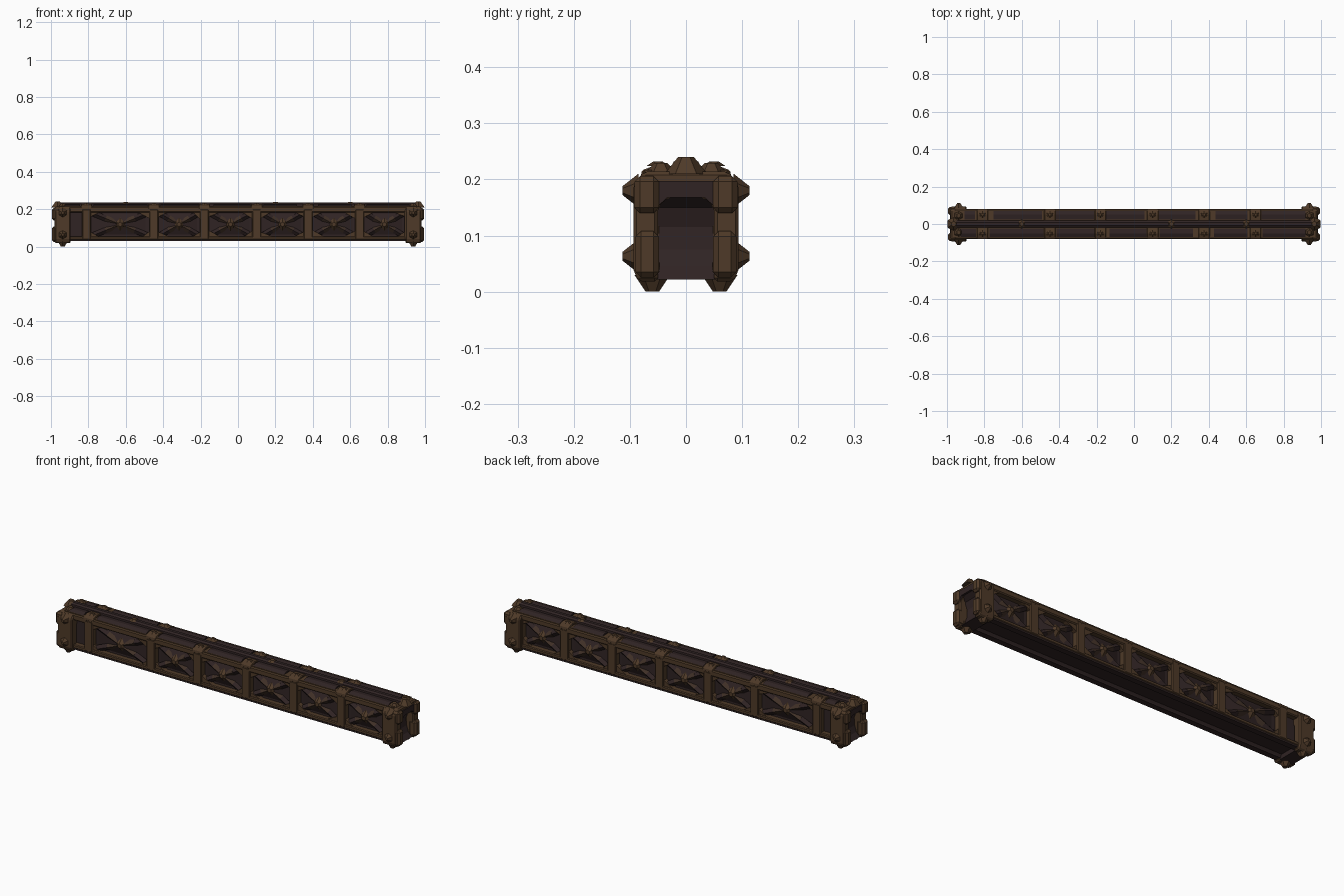
import bpy, bmesh, math, random
from mathutils import Matrix, Vector

random.seed(4)
if "Cube" in bpy.data.objects:
    bpy.data.objects.remove(bpy.data.objects["Cube"])


def material(name, rgb):
    m = bpy.data.materials.new(name)
    m.use_nodes = True
    m.diffuse_color = (*rgb, 1)
    bsdf = m.node_tree.nodes["Principled BSDF"]
    bsdf.inputs["Base Color"].default_value = (*rgb, 1)
    bsdf.inputs["Roughness"].default_value = 0.9
    return m


RUST = material("rust brown", (0.077, 0.042, 0.021))
DARK = material("dark iron", (0.029, 0.017, 0.017))
WORN = material("worn iron", (0.052, 0.03, 0.02))


class Part:
    """Collects simple solids into one named object."""

    def __init__(self, name, mat, bevel=0.0):
        self.name, self.mat, self.bevel = name, mat, bevel
        self.bm = bmesh.new()

    def box(self, x0, x1, y0, y1, z0, z1):
        size = Matrix.Diagonal((abs(x1 - x0), abs(y1 - y0), abs(z1 - z0), 1))
        mid = Matrix.Translation(((x0 + x1) / 2, (y0 + y1) / 2, (z0 + z1) / 2))
        bmesh.ops.create_cube(self.bm, size=1, matrix=mid @ size)

    def prism(self, pts, axis, a, b):
        """Extrude an outline along x (points are y, z) or y (points are x, z)."""
        def place(p, d):
            return (d, p[0], p[1]) if axis == "x" else (p[0], d, p[1])
        face = self.bm.faces.new([self.bm.verts.new(place(p, a)) for p in pts])
        new = bmesh.ops.extrude_face_region(self.bm, geom=[face])["geom"]
        shift = Vector(place((0, 0), b - a))
        for v in new:
            if isinstance(v, bmesh.types.BMVert):
                v.co += shift

    def stud(self, pos, direction, r1, r2, depth, sides=6):
        rot = Vector(direction).to_track_quat("Z", "Y").to_matrix().to_4x4()
        m = Matrix.Translation(pos) @ rot @ Matrix.Translation((0, 0, depth / 2))
        bmesh.ops.create_cone(self.bm, cap_ends=True, segments=sides, radius1=r1,
                              radius2=r2, depth=depth, matrix=m)

    def pyramid(self, x0, x1, z0, z1, y0, y1, top):
        """Four-sided bulge filling a side panel, shrinking to the share top."""
        m = (Matrix.Translation(((x0 + x1) / 2, (y0 + y1) / 2, (z0 + z1) / 2))
             @ Matrix.Diagonal((x1 - x0, y1 - y0, z1 - z0, 1))
             @ Matrix.Rotation(-math.pi / 2, 4, "X") @ Matrix.Rotation(math.pi / 4, 4, "Z"))
        r = math.sqrt(0.5)
        bmesh.ops.create_cone(self.bm, cap_ends=True, segments=4, radius1=r,
                              radius2=r * top, depth=1, matrix=m)

    def strut(self, a, b, width, depth, share=1.0):
        """Ridge-shaped brace between two points on a side panel."""
        a, b = Vector(a), Vector(b)
        d = b - a
        rot = Matrix.Rotation(-math.atan2(d.z, d.x), 4, "Y")
        m = (Matrix.Translation((a + b) / 2) @ rot @ Matrix.Diagonal((1, depth, width, 1))
             @ Matrix.Rotation(math.pi / 2, 4, "Y"))
        bmesh.ops.create_cone(self.bm, cap_ends=True, segments=4, radius1=1,
                              radius2=1, depth=d.length * share, matrix=m)

    def finish(self):
        bmesh.ops.recalc_face_normals(self.bm, faces=self.bm.faces)
        mesh = bpy.data.meshes.new(self.name)
        self.bm.to_mesh(mesh)
        self.bm.free()
        mesh.materials.append(self.mat)
        ob = bpy.data.objects.new(self.name, mesh)
        bpy.context.collection.objects.link(ob)
        if self.bevel:
            mod = ob.modifiers.new("worn edges", "BEVEL")
            mod.width, mod.segments, mod.limit_method = self.bevel, 1, "ANGLE"


def mirrored(half):
    """Close a left-right symmetric outline."""
    return half + [(-y, z) for y, z in reversed(half)]


# Bays along the beam
posts = [-0.81, -0.45, -0.18, 0.1, 0.375, 0.65, 0.915]
POST = 0.024
LOW, HIGH = 0.055, 0.182

# Inner core with a shallow channel underneath
core = Part("beam_core", DARK)
core.prism(mirrored([(0.04, 0.045), (0.05, 0.03), (0.05, 0.205), (0.045, 0.215)]),
           "x", -0.93, 0.93)
core.finish()

# Long chords on both sides, the lower ones with a dark foot
upper = Part("upper_chords", RUST, 0.005)
lower = Part("lower_chords", RUST, 0.004)
feet = Part("lower_chord_feet", DARK)
for s in (-1, 1):
    upper.box(-0.96, 0.96, s * 0.045, s * 0.08, HIGH, 0.213)
    lower.box(-0.96, 0.96, s * 0.047, s * 0.08, 0.036, LOW)
    feet.box(-0.96, 0.96, s * 0.047, s * 0.077, 0.029, 0.037)
for part in (upper, lower, feet):
    part.finish()

# Posts between the bays, bulging panels, gussets, cross braces and bosses
uprights = Part("side_posts", RUST, 0.004)
panels = Part("side_panels", DARK)
gussets = Part("corner_gussets", RUST)
braces = Part("cross_braces", DARK)
hubs = Part("brace_hubs", WORN)
bosses = Part("brace_bosses", RUST)
for s in (-1, 1):
    for x in posts:
        uprights.box(x - POST, x + POST, s * 0.045, s * 0.081, 0.04, 0.2)
    for x0, x1 in zip(posts, posts[1:]):
        a, b = x0 + POST, x1 - POST
        y = s * 0.059
        panels.pyramid(a, b, LOW, HIGH, s * 0.046, s * 0.07, 0.2)
        for z0, z1 in ((LOW, HIGH), (HIGH, LOW)):
            braces.strut((a, y, z0), (b, y, z1), 0.016, 0.015)
            hubs.strut((a, y, z0), (b, y, z1), 0.017, 0.016, 0.5)
        bosses.stud(((a + b) / 2, y, (LOW + HIGH) / 2), (0, s, 0), 0.036, 0.012, 0.022)
        for x, dx in ((a, 1), (b, -1)):
            for z, dz in ((LOW, 1), (HIGH, -1)):
                w, h = random.uniform(0.03, 0.06), random.uniform(0.02, 0.035)
                gussets.prism([(x, z), (x + dx * w, z), (x, z + dz * h)],
                              "y", s * 0.048, s * 0.074)
for part in (uprights, panels, gussets, braces, hubs, bosses):
    part.finish()

# Top deck: dark plates of uneven length per bay, straps over the posts
plates = Part("top_plates", DARK)
straps = Part("top_straps", RUST, 0.003)
studs = Part("top_studs", RUST)
edges = [-0.96] + posts[:-1] + [0.96]
for x0, x1 in zip(edges, edges[1:]):
    for s in (-1, 1):
        plates.prism([(s * 0.024, 0.205), (s * 0.072, 0.205), (s * 0.07, 0.217),
                      (s * 0.05, 0.225), (s * 0.024, 0.222)], "x",
                     x0 + random.uniform(0.03, 0.06), x1 - random.uniform(0.03, 0.06))
for x in posts[:-1]:
    straps.prism(mirrored([(0.081, 0.2), (0.079, 0.216), (0.05, 0.227), (0.02, 0.223)]),
                 "x", x - 0.03, x + 0.03)
    for s in (-1, 1):
        studs.stud((x, s * 0.05, 0.224), (0, 0, 1), 0.02, 0.008, 0.008)
for x in (-0.6, 0.2, 0.6):
    studs.stud((x, 0, 0.23), (0, 0, 1), 0.024, 0.012, 0.009)
for part in (plates, straps, studs):
    part.finish()

# Central ridge on a rusty deck
ridge = Part("top_ridge", DARK)
ridge.prism(mirrored([(0.02, 0.21), (0.018, 0.228), (0.008, 0.235)]), "x", -0.97, 0.97)
ridge.finish()
deck = Part("top_deck", RUST)
deck.box(-0.95, 0.95, -0.075, 0.075, 0.2, 0.217)
deck.finish()

# End collars with an arched hollow, corner blocks and pointed studs
collars = Part("end_collars", RUST, 0.006)
blocks = Part("end_corner_blocks", RUST, 0.01)
knobs = Part("end_studs", RUST)
backs = Part("end_hollows", DARK)
lintels = Part("end_lintels", DARK)
hollow = [(0.975, 0.168), (0.95, 0.15), (0.938, 0.115), (0.94, 0.075),
          (0.952, 0.045), (0.972, 0.022), (0.9, 0.022), (0.9, 0.168)]
for e in (-1, 1):
    collars.prism(mirrored([(0.05, 0.018), (0.085, 0.018), (0.094, 0.04), (0.094, 0.19),
                            (0.075, 0.214)])
                  + [(-0.05, 0.15), (-0.033, 0.168), (0.033, 0.168), (0.05, 0.15)],
                  "x", e * 0.895, e * 0.98)
    backs.prism([(e * x, z) for x, z in hollow], "y", -0.052, 0.052)
    lintels.prism(mirrored([(0.033, 0.168), (0.05, 0.152), (0.05, 0.197)]),
                  "x", e * 0.975, e * 0.985)
    for s in (-1, 1):
        blocks.box(e * 0.95, e * 0.995, s * 0.048, s * 0.092, 0.14, 0.206)
        blocks.box(e * 0.95, e * 0.995, s * 0.048, s * 0.09, 0.025, 0.108)
        for z in (0.063, 0.18):
            knobs.stud((e * 0.937, s * 0.085, z), (0, s, 0), 0.03, 0.008, 0.028)
        knobs.stud((e * 0.937, s * 0.06, 0.03), (0, 0, -1), 0.032, 0.012, 0.03)
        knobs.stud((e * 0.937, s * 0.045, 0.206), (0, 0, 1), 0.032, 0.012, 0.023)
    knobs.stud((e * 0.964, 0, 0.21), (0, 0, 1), 0.038, 0.014, 0.03)
for part in (collars, blocks, knobs, backs, lintels):
    part.finish()
